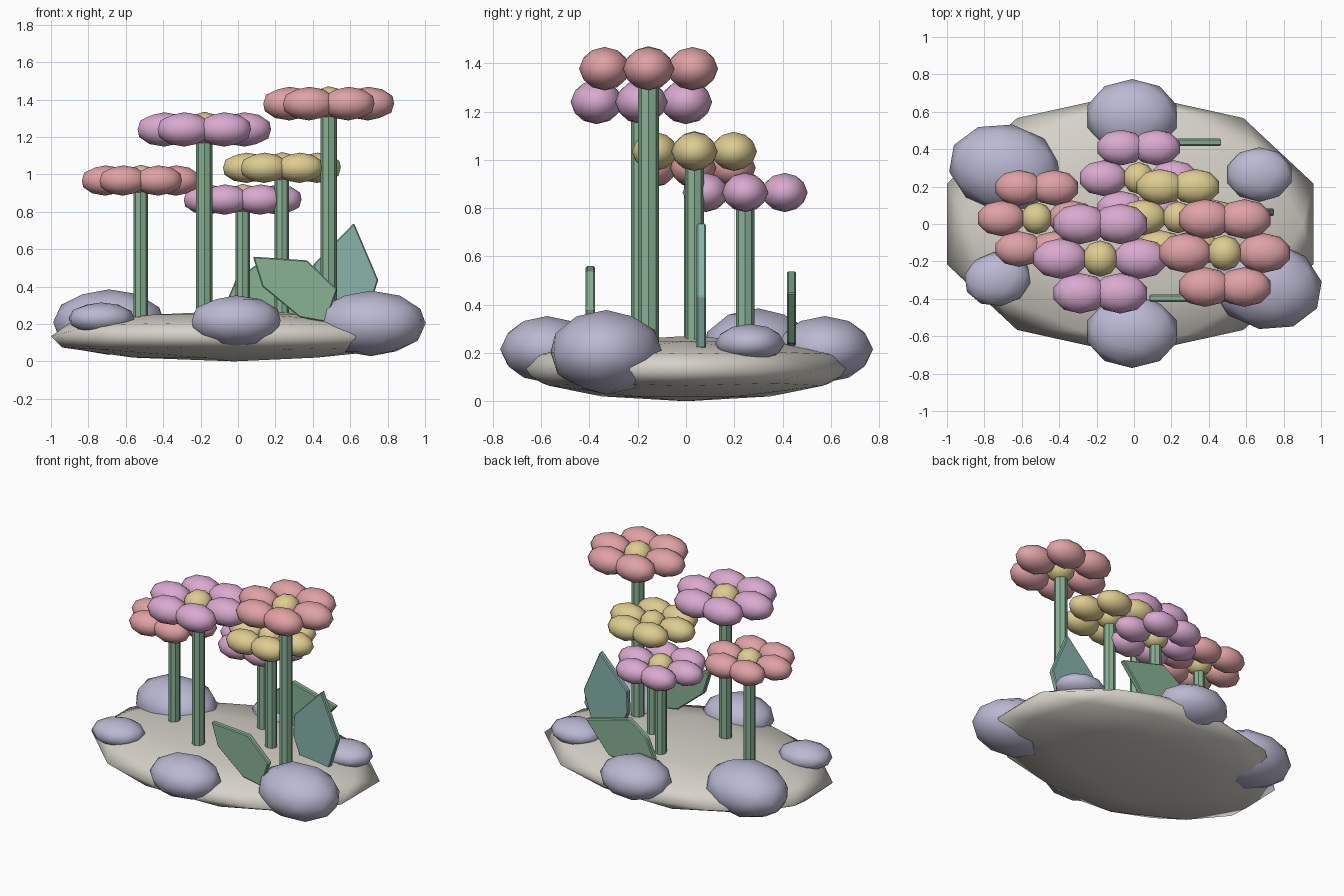
import bpy
import bmesh
from math import cos, sin, radians
from mathutils import Matrix, Vector

old = bpy.data.objects.get("Cube")
if old:
    bpy.data.objects.remove(old, do_unlink=True)


def material(name, rgb):
    """Flat colour given as 0-255 sRGB, stored linear."""
    linear = [((c / 255 + 0.055) / 1.055) ** 2.4 for c in rgb] + [1]
    m = bpy.data.materials.new(name)
    m.use_nodes = True
    m.diffuse_color = linear
    m.node_tree.nodes["Principled BSDF"].inputs["Base Color"].default_value = linear
    return m


ground = material("warm grey ground", (214, 210, 200))
lavender = material("lavender stone", (187, 185, 210))
coral = material("coral petals", (224, 162, 165))
pink = material("pink petals", (218, 170, 208))
yellow = material("soft yellow", (222, 204, 144))
green = material("leaf green", (136, 178, 148))
teal = material("teal leaf", (136, 180, 170))


def finish(bm, name, mat, smooth):
    mesh = bpy.data.meshes.new(name)
    bm.to_mesh(mesh)
    bm.free()
    mesh.materials.append(mat)
    for p in mesh.polygons:
        p.use_smooth = smooth
    obj = bpy.data.objects.new(name, mesh)
    bpy.context.collection.objects.link(obj)
    return obj


def add_blob(bm, centre, size, turn=0):
    """Low-poly ellipsoid with half sizes."""
    m = (Matrix.Translation(centre) @ Matrix.Rotation(radians(turn), 4, 'Z')
         @ Matrix.Diagonal((*size, 1)))
    bmesh.ops.create_icosphere(bm, subdivisions=2, radius=1, matrix=m)


def blob(name, mat, centre, size, turn=0):
    bm = bmesh.new()
    add_blob(bm, centre, size, turn)
    return finish(bm, name, mat, True)


# Ground mound
blob("ground_mound", ground, (-0.02, 0, 0.135), (1.03, 0.7, 0.135))

# Stones around the rim
blob("stone_back_right", lavender, (-0.69, 0.3, 0.21), (0.305, 0.235, 0.175), -10)
blob("stone_front_right", lavender, (-0.73, -0.295, 0.23), (0.18, 0.145, 0.085), 8)
blob("stone_front", lavender, (-0.01, -0.575, 0.215), (0.25, 0.195, 0.138))
blob("stone_front_left", lavender, (0.71, -0.33, 0.203), (0.3, 0.235, 0.175), -10)
blob("stone_back_left", lavender, (0.67, 0.265, 0.24), (0.18, 0.145, 0.08))
blob("stone_back", lavender, (-0.01, 0.575, 0.215), (0.25, 0.2, 0.138))


# Flowers: stem, six petals, round centre
def flower(name, mat, x, y, z, s):
    bottom, top = 0.2, z
    bm = bmesh.new()
    bmesh.ops.create_cone(bm, cap_ends=True, segments=8, radius1=0.043 * s, radius2=0.043 * s,
                          depth=top - bottom,
                          matrix=Matrix.Translation((x, y, (top + bottom) / 2)))
    finish(bm, name + "_stem", green, False)

    bm = bmesh.new()
    for i in range(6):
        a = radians(60 * i)
        add_blob(bm, (x + 0.21 * s * cos(a), y + 0.21 * s * sin(a), z),
                 (0.147 * s, 0.106 * s, 0.09 * s))
    finish(bm, name + "_petals", mat, True)
    blob(name + "_centre", yellow, (x, y, z + 0.005), (0.095 * s, 0.095 * s, 0.088 * s))


flower("coral_small_flower", coral, -0.52, 0.03, 0.967, 0.9)
flower("pink_tall_flower", pink, -0.18, -0.185, 1.24, 1.02)
flower("yellow_flower", yellow, 0.235, 0.035, 1.035, 0.9)
flower("pink_low_flower", pink, 0.025, 0.245, 0.865, 0.9)
flower("coral_tall_flower", coral, 0.485, -0.155, 1.378, 1.0)


# Leaves: upright six-sided plates with a small bevel
def leaf(name, mat, y, outline, thick=0.038):
    bm = bmesh.new()
    face = bm.faces.new([bm.verts.new((x, y - thick / 2, z)) for x, z in outline])
    ext = bmesh.ops.extrude_face_region(bm, geom=[face])
    bmesh.ops.translate(bm, vec=Vector((0, thick, 0)),
                        verts=[v for v in ext["geom"] if isinstance(v, bmesh.types.BMVert)])
    bmesh.ops.recalc_face_normals(bm, faces=bm.faces)
    obj = finish(bm, name, mat, False)
    bevel = obj.modifiers.new("soft_edge", 'BEVEL')
    bevel.width = 0.006
    bevel.segments = 1


leaf("front_leaf", green, -0.397,
     [(0.08, 0.56), (0.37, 0.54), (0.53, 0.385), (0.47, 0.21), (0.33, 0.235), (0.13, 0.4)])
leaf("side_leaf", teal, 0.063,
     [(0.62, 0.74), (0.75, 0.435), (0.68, 0.22), (0.46, 0.22), (0.4, 0.37), (0.405, 0.52)])
leaf("back_leaf", green, 0.437,
     [(0.47, 0.45), (0.13, 0.54), (-0.01, 0.44), (-0.07, 0.3), (0.05, 0.22), (0.29, 0.24)])
